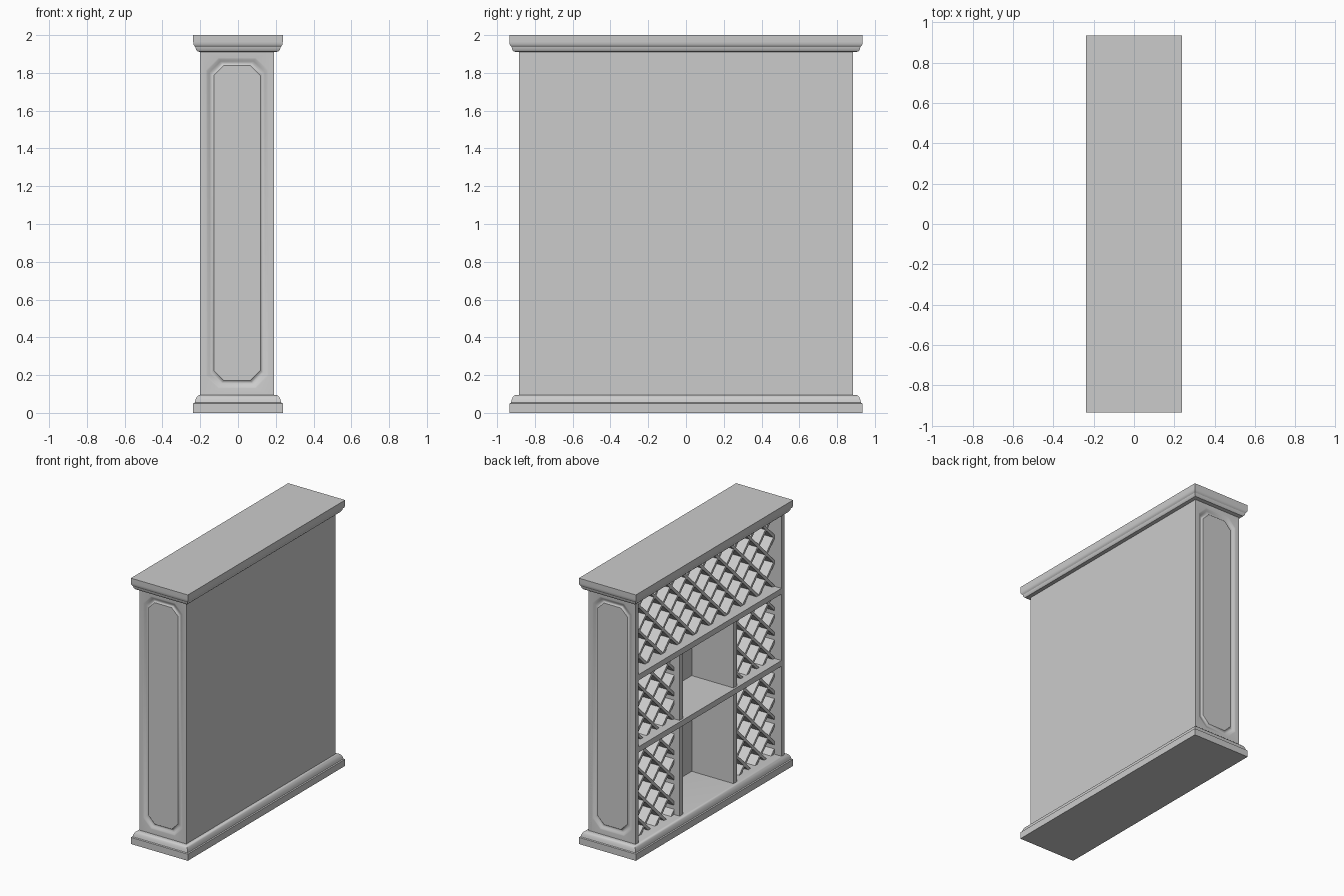
import bpy, bmesh, math
from mathutils import Vector, Matrix

if "Cube" in bpy.data.objects:
    bpy.data.objects.remove(bpy.data.objects["Cube"])

grey = bpy.data.materials.new("plain grey")
grey.use_nodes = True
GREY = (0.6, 0.6, 0.6, 1)
grey.diffuse_color = GREY
grey.node_tree.nodes["Principled BSDF"].inputs["Base Color"].default_value = GREY

# Main dimensions
LEFT, RIGHT, HALF_Y = -0.20, 0.19, 0.885
BASE_Z, CAP_Z, T = 0.095, 1.91, 0.035
BACK = 0.162


def finish(bm, name, smooth=None):
    bmesh.ops.recalc_face_normals(bm, faces=bm.faces)
    mesh = bpy.data.meshes.new(name)
    bm.to_mesh(mesh)
    bm.free()
    mesh.materials.append(grey)
    obj = bpy.data.objects.new(name, mesh)
    bpy.context.collection.objects.link(obj)
    if smooth:
        bpy.ops.object.select_all(action="DESELECT")
        bpy.context.view_layer.objects.active = obj
        obj.select_set(True)
        bpy.ops.object.shade_smooth_by_angle(angle=math.radians(smooth))
    return obj


def add_box(bm, x, y, z):
    mat = Matrix.Translation([(a + b) / 2 for a, b in (x, y, z)])
    mat = mat @ Matrix.Diagonal([b - a for a, b in (x, y, z)] + [1])
    return bmesh.ops.create_cube(bm, size=1, matrix=mat)["verts"]


def box(name, x, y, z):
    bm = bmesh.new()
    add_box(bm, x, y, z)
    return finish(bm, name)


def bridge(bm, a, b):
    for i in range(len(a)):
        j = (i + 1) % len(a)
        bm.faces.new((a[i], a[j], b[j], b[i]))


# Moulded slab: rectangular rings stacked along a profile of (inset, height)
def moulding(name, profile):
    bm = bmesh.new()
    rings = []
    for inset, z in profile:
        x, y = 0.237 - inset, 0.935 - inset
        rings.append([bm.verts.new((sx * x, sy * y, z))
                      for sx, sy in ((-1, -1), (1, -1), (1, 1), (-1, 1))])
    for a, b in zip(rings, rings[1:]):
        bridge(bm, a, b)
    bm.faces.new(rings[0])
    bm.faces.new(rings[-1])
    return finish(bm, name, 35)


moulding("base_moulding", [(0, 0), (0, 0.05), (0.008, 0.054), (0.012, 0.07),
                           (0.018, 0.084), (0.028, 0.093), (0.04, BASE_Z)])
moulding("top_moulding", [(0.036, CAP_Z), (0.022, 1.914), (0.014, 1.925), (0.012, 1.937),
                          (0.006, 1.943), (0.001, 1.952), (0, 1.965), (0, 2)])


# Chamfered outline of the decorative panel, shrunk by an inset
def outline(bm, inset, y):
    cx, cz = (LEFT + RIGHT) / 2, 1.005
    hx, hz = 0.165 - inset, 0.875 - inset
    c = 0.065 - inset * 0.3
    pts = [(hx, hz - c), (hx - c, hz), (c - hx, hz), (-hx, hz - c),
           (-hx, c - hz), (c - hx, -hz), (hx - c, -hz), (hx, c - hz)]
    return [bm.verts.new((cx + x, y, cz + z)) for x, z in pts]


# End panel with a grooved, raised field on its outer face
def end_panel(name, side):
    bm = bmesh.new()
    verts = add_box(bm, (LEFT, RIGHT), (HALF_Y - T, HALF_Y), (BASE_Z - 0.01, CAP_Z + 0.01))
    face = next(f for f in bm.faces if f.normal.y > 0.9)
    edges = list(face.edges)
    bmesh.ops.delete(bm, geom=[face], context="FACES_ONLY")
    rings = [outline(bm, i, HALF_Y - d) for i, d in
             ((0, 0), (0.007, 0.002), (0.018, 0.010), (0.028, 0.014), (0.034, 0.013), (0.042, 0.004))]
    for a, b in zip(rings, rings[1:]):
        bridge(bm, a, b)
    bm.faces.new(rings[-1])
    first = rings[0]
    edges += [bm.edges.get((first[i], first[i - 1])) for i in range(len(first))]
    bmesh.ops.triangle_fill(bm, edges=edges, use_beauty=True)
    if side < 0:
        bmesh.ops.scale(bm, vec=(1, -1, 1), verts=bm.verts)
    return finish(bm, name, 40)


end_panel("front_end_panel", -1)
end_panel("rear_end_panel", 1)

# Back sheet, shelves and uprights
INNER = HALF_Y - T
SHELVES = [(0.772, 0.815), (1.315, 1.358)]
DIVIDERS = [(-0.34, -0.30), (0.30, 0.34)]
box("back_sheet", (BACK, RIGHT), (-HALF_Y, HALF_Y), (BASE_Z - 0.01, CAP_Z + 0.01))
for name, z in zip(("lower_shelf", "upper_shelf"), SHELVES):
    box(name, (LEFT, BACK), (-INNER, INNER), z)
for name, y in zip(("front_divider", "rear_divider"), DIVIDERS):
    box(name + "_lower", (LEFT + 0.015, BACK), y, (BASE_Z, SHELVES[0][0]))
    box(name + "_upper", (LEFT + 0.015, BACK), y, (SHELVES[0][1], SHELVES[1][0]))


# Diagonal rack: crossing boards trimmed to a compartment
def lattice(name, y, z, step=0.134, thick=0.02):
    bm = bmesh.new()
    mid = Vector((0, sum(y) / 2, sum(z) / 2))
    reach = (y[1] - y[0]) + (z[1] - z[0])
    count = int(reach / step / 2) + 1
    for turn in (-1, 1):
        rot = Matrix.Translation(mid) @ Matrix.Rotation(turn * math.pi / 4, 4, "X")
        for k in range(-count, count + 1):
            h = k * step
            verts = add_box(bm, (-0.14, BACK), (-reach, reach), (h - thick / 2, h + thick / 2))
            bmesh.ops.transform(bm, matrix=rot, verts=verts)
    for axis, lim in (((0, 1, 0), y), ((0, 0, 1), z)):
        for sign, val in zip((-1, 1), lim):
            bmesh.ops.bisect_plane(bm, geom=bm.verts[:] + bm.edges[:] + bm.faces[:],
                                   plane_co=Vector(axis) * val,
                                   plane_no=Vector(axis) * sign, clear_outer=True)
    return finish(bm, name)


lattice("top_rack", (-INNER, INNER), (SHELVES[1][1], CAP_Z))
rows = {"lower": (BASE_Z, SHELVES[0][0]), "middle": (SHELVES[0][1], SHELVES[1][0])}
for row, z in rows.items():
    lattice("front_" + row + "_rack", (-INNER, DIVIDERS[0][0]), z)
    lattice("rear_" + row + "_rack", (DIVIDERS[1][1], INNER), z)
